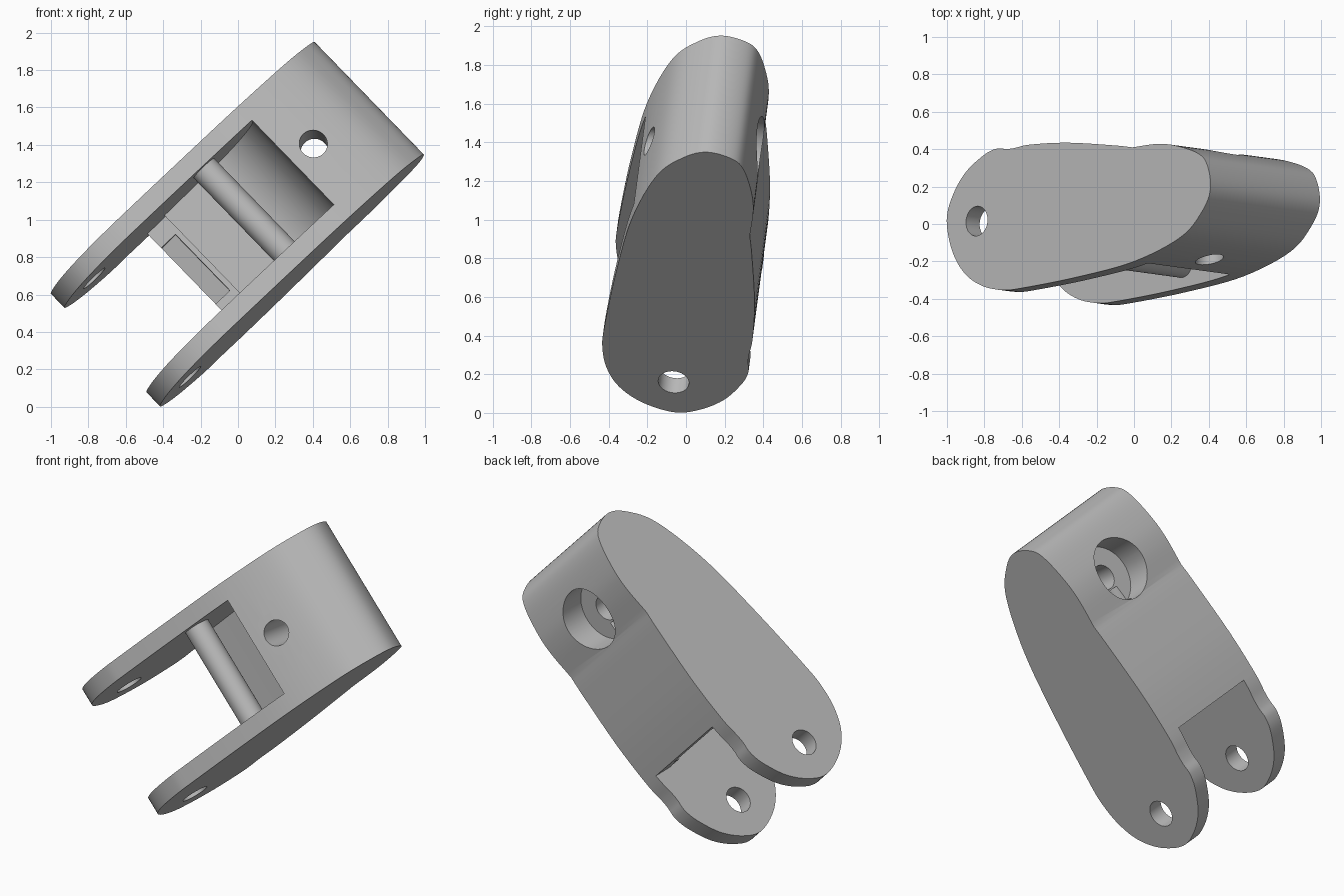
import bpy, bmesh, math
from mathutils import Vector, Matrix

cube = bpy.data.objects.get("Cube")
if cube:
    bpy.data.objects.remove(cube, do_unlink=True)

# Tilted frame: length, depth, and width axes
along = Vector((0.7178, 0, 0.6962)).normalized()
depth = Vector((0.0661, 0.9955, -0.0682))
depth = (depth - along * depth.dot(along)).normalized()
side = along.cross(depth)
FRAME = Matrix((along, depth, side)).transposed().to_4x4()
FRAME.translation = side * 0.7072

HALF = 0.4215     # half of the overall width
INNER = 0.316     # half of the gap between the side plates

grey = bpy.data.materials.new("plain grey")
grey.use_nodes = True
grey.diffuse_color = (0.5, 0.5, 0.5, 1)
grey.node_tree.nodes["Principled BSDF"].inputs["Base Color"].default_value = grey.diffuse_color


def make_object(name, bm):
    bmesh.ops.recalc_face_normals(bm, faces=bm.faces[:])
    mesh = bpy.data.meshes.new(name)
    bm.to_mesh(mesh)
    bm.free()
    mesh.materials.append(grey)
    obj = bpy.data.objects.new(name, mesh)
    obj.matrix_world = FRAME
    bpy.context.collection.objects.link(obj)
    return obj


def prism(name, outline, half):
    bm = bmesh.new()
    face = bm.faces.new([bm.verts.new((a, b, -half)) for a, b in outline])
    new = bmesh.ops.extrude_face_region(bm, geom=[face])["geom"]
    verts = [v for v in new if isinstance(v, bmesh.types.BMVert)]
    bmesh.ops.translate(bm, verts=verts, vec=(0, 0, 2 * half))
    return make_object(name, bm)


def rod(name, start, end, radius):
    start, end = Vector(start), Vector(end)
    turn = (end - start).to_track_quat("Z", "Y").to_matrix().to_4x4()
    bm = bmesh.new()
    bmesh.ops.create_cone(bm, cap_ends=True, segments=48, radius1=radius, radius2=radius,
                          depth=(end - start).length,
                          matrix=Matrix.Translation((start + end) / 2) @ turn)
    return make_object(name, bm)


def smooth_curve(points, steps=6):
    # Interpolating spline, open at both ends
    pts = [Vector(p) for p in points]
    pts = [pts[0] * 2 - pts[1]] + pts + [pts[-1] * 2 - pts[-2]]
    out = []
    for p0, p1, p2, p3 in zip(pts, pts[1:], pts[2:], pts[3:]):
        for i in range(steps):
            t = i / steps
            out.append(0.5 * (2 * p1 + (p2 - p0) * t + (2 * p0 - 5 * p1 + 4 * p2 - p3) * t ** 2
                              + (3 * p1 - p0 - 3 * p2 + p3) * t ** 3))
    return out


def cut(target, cutter):
    cutter.hide_render = True
    mod = target.modifiers.new("cut", "BOOLEAN")
    mod.operation = "DIFFERENCE"
    mod.solver = "EXACT"
    mod.object = cutter
    bpy.context.view_layer.objects.active = target
    bpy.ops.object.modifier_apply(modifier=mod.name)
    bpy.data.objects.remove(cutter, do_unlink=True)


# Side outline, starting and ending at the crease across the back
outline = smooth_curve([
    (1.05, 0.304), (0.92, 0.314), (0.57, 0.329), (0.29, 0.319), (0.17, 0.3), (0.11, 0.295),
    (0.04, 0.297), (-0.05, 0.264), (-0.18, 0.17), (-0.266, 0.043), (-0.297, -0.09),
    (-0.24, -0.255), (-0.135, -0.375), (0, -0.44), (0.15, -0.462), (0.295, -0.452),
    (0.7, -0.393), (1.118, -0.309), (1.454, -0.178), (1.6, -0.04), (1.652, 0.083),
    (1.613, 0.214), (1.535, 0.274), (1.367, 0.314), (1.227, 0.322), (1.05, 0.304)])
body = prism("forked_body", outline, HALF)

# Pocket between the plates, with a round inner end about the cross bar
BAR = (0.757, -0.25)
SWEEP = 0.363
arc = [(BAR[0] + SWEEP * math.cos(t), BAR[1] + SWEEP * math.sin(t))
       for t in (math.pi / 2 * i / 16 for i in range(17))]
pocket = [(-0.6, -0.9), (1.12, -0.9)] + arc + [
    (0.43, 0.113), (0.43, 0.19), (0.296, 0.19), (0.296, 0.9), (-0.6, 0.9)]
cut(body, prism("pocket_cutter", pocket, INNER))

# Shallow sloping recess in the lower lip
cut(body, prism("lip_cutter", [(0.2, 0.1), (0.41, 0.1), (0.4, 0.21), (0.2, 0.27)], 0.21))

# Pivot holes, counterbore, screw hole and small side channel
cut(body, rod("pivot_cutter", (-0.073, -0.092, -1), (-0.073, -0.092, 1), 0.08))
cut(body, rod("counterbore_cutter", (1.235, 0.15, 0), (1.235, 0.7, 0), 0.19))
cut(body, rod("screw_cutter", (1.285, -0.5, 0), (1.235, 0.2, 0), 0.075))
cut(body, rod("channel_cutter", (1.15, 0.18, 0), (0.96, 0.15, 0), 0.055))

# Cross bar between the plates
bar = rod("cross_bar", (*BAR, -INNER - 0.01), (*BAR, INNER + 0.01), 0.076)

# Smooth shading with sharp edges kept
bpy.ops.object.select_all(action="DESELECT")
for obj in (body, bar):
    obj.select_set(True)
bpy.context.view_layer.objects.active = body
bpy.ops.object.shade_smooth_by_angle(angle=math.radians(30))
